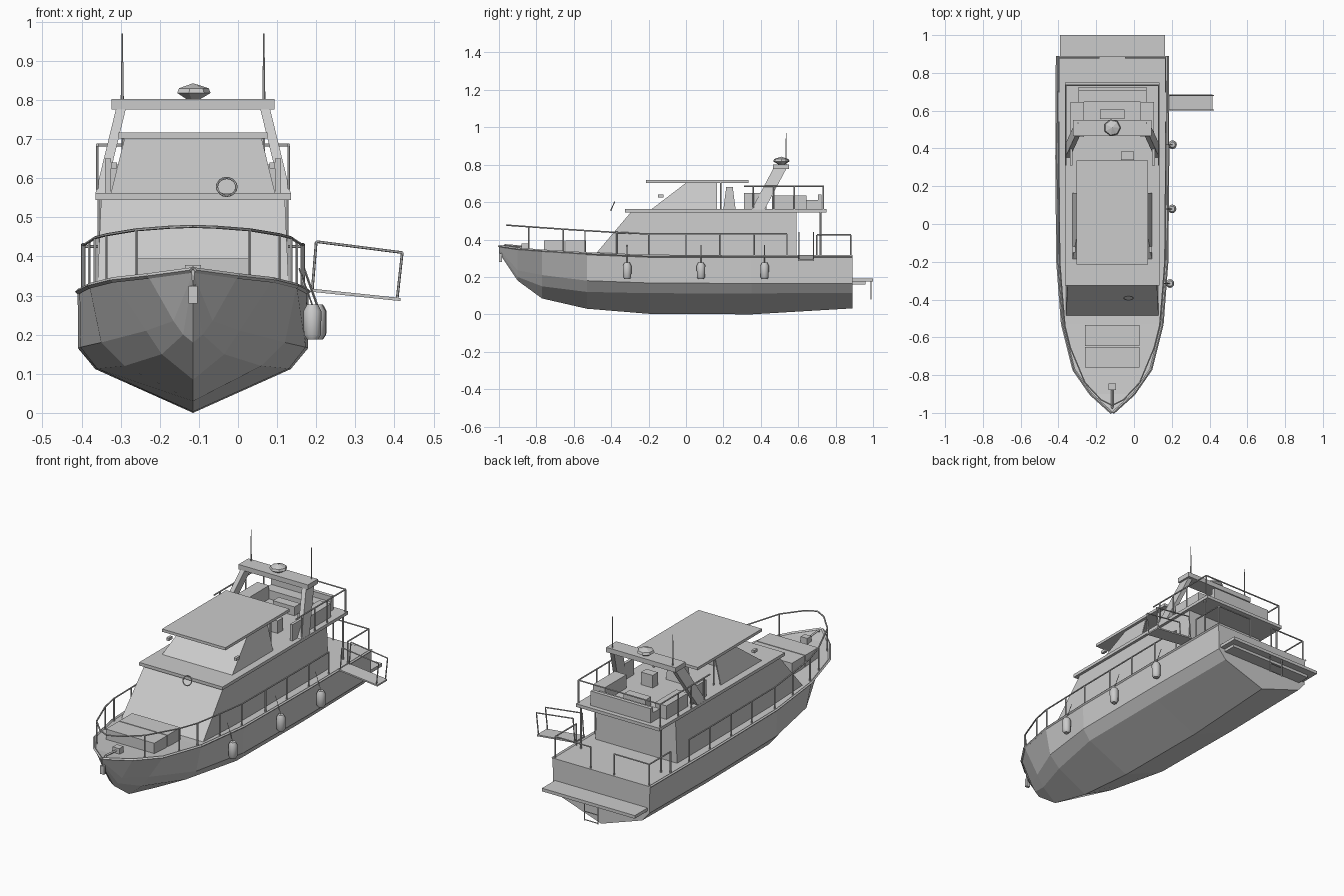
import bpy, bmesh
from math import radians
from mathutils import Vector, Matrix

if "Cube" in bpy.data.objects:
    bpy.data.objects.remove(bpy.data.objects["Cube"])

CX = -0.115  # centreline of the boat
SIDES = (("right", -1), ("left", 1))

grey = bpy.data.materials.new("plain_grey")
grey.use_nodes = True
grey.diffuse_color = (0.6, 0.6, 0.6, 1)
grey.node_tree.nodes["Principled BSDF"].inputs["Base Color"].default_value = (0.6, 0.6, 0.6, 1)


def finish(name, bm):
    bmesh.ops.recalc_face_normals(bm, faces=bm.faces)
    me = bpy.data.meshes.new(name)
    bm.to_mesh(me)
    bm.free()
    me.materials.append(grey)
    ob = bpy.data.objects.new(name, me)
    ob.location.x = CX
    bpy.context.collection.objects.link(ob)
    return ob


def box(name, x, y, z):
    """Box from (min, max) ranges; x is measured from the centreline."""
    bm = bmesh.new()
    size = [b - a for a, b in (x, y, z)]
    mid = [(a + b) / 2 for a, b in (x, y, z)]
    bmesh.ops.create_cube(bm, size=1, matrix=Matrix.Translation(mid) @ Matrix.Diagonal((*size, 1)))
    return finish(name, bm)


def rods(name, paths, r=0.004, sides=6):
    """Straight tubes along each path."""
    bm = bmesh.new()
    for path in paths:
        for a, b in zip(path, path[1:]):
            a, b = Vector(a), Vector(b)
            d = b - a
            m = Matrix.Translation((a + b) / 2) @ d.to_track_quat('Z', 'Y').to_matrix().to_4x4()
            bmesh.ops.create_cone(bm, cap_ends=True, segments=sides, radius1=r, radius2=r,
                                  depth=d.length, matrix=m)
    return finish(name, bm)


def loft(name, rings, caps=True):
    bm = bmesh.new()
    vs = [[bm.verts.new(p) for p in ring] for ring in rings]
    n = len(rings[0])
    for a, b in zip(vs, vs[1:]):
        for i in range(n):
            j = (i + 1) % n
            bm.faces.new((a[i], a[j], b[j], b[i]))
    if caps:
        bm.faces.new(vs[0])
        bm.faces.new(vs[-1])
    return finish(name, bm)


def lathe(name, profile, at, sides):
    bm = bmesh.new()
    vs = [bm.verts.new((r, 0, z)) for r, z in profile]
    es = [bm.edges.new(p) for p in zip(vs, vs[1:])]
    bmesh.ops.spin(bm, geom=vs + es, cent=(0, 0, 0), axis=(0, 0, 1), angle=radians(360), steps=sides)
    bmesh.ops.remove_doubles(bm, verts=bm.verts, dist=0.0005)
    bmesh.ops.translate(bm, verts=bm.verts, vec=at)
    return finish(name, bm)


# Hull stations: y, sheer (w, z), upper chine (w, z), lower chine (w, z), keel z
stations = [
    (-1.0, .004, .365, .003, .35, .002, .34, .33),
    (-0.9, .115, .35, .05, .235, .025, .2, .18),
    (-0.77, .205, .34, .12, .21, .08, .15, .085),
    (-0.53, .265, .325, .235, .18, .175, .12, .03),
    (-0.2, .29, .312, .288, .168, .245, .113, .003),
    (0.35, .295, .31, .294, .165, .25, .112, 0),
    (0.89, .292, .31, .288, .165, .245, .115, .032),
]
rings = []
for y, sw, sz, uw, uz, lw, lz, kz in stations:
    half = [(sw, y, sz), (uw, y, uz), (lw, y, lz)]
    rings.append(half + [(0, y, kz)] + [(-a, b, c) for a, b, c in reversed(half)])
loft("hull", rings)


def sheer(y):
    """Half width and height of the deck edge at y."""
    for a, b in zip(stations, stations[1:]):
        if y <= b[0]:
            t = (y - a[0]) / (b[0] - a[0])
            return a[1] + t * (b[1] - a[1]), a[2] + t * (b[2] - a[2])
    return stations[-1][1:3]


def rail_top(y):
    return .43 + .05 * max(0, (-.2 - y) / .8) ** 1.2


# Deck edge, guard rails and stanchions
RAIL_Y = (-.84, -.655, -.54, -.37, -.2, 0, .18, .365, .54)
for side, s in SIDES:
    edge = [(s * st[1], st[0], st[2]) for st in stations]
    rods(side + "_deck_edge", [edge], .007, 4)
    top = [(0, -.96, rail_top(-.96)), (s * .06, -.93, rail_top(-.93))]
    paths = [top]
    for y in RAIL_Y:
        w, z = sheer(y)
        top.append((s * (w - .012), y, rail_top(y)))
        paths.append([(s * (w - .012), y, z), top[-1]])
    rods(side + "_guard_rail", paths)
    x = s * .282
    rods(side + "_stern_rail", [
        [(x, .7, .31), (x, .7, .425), (x, .88, .425), (s * .07, .88, .425), (s * .07, .88, .31)],
        [(x, .88, .31), (x, .88, .425)]])

# Fore deck
for i, y in enumerate((-.76, -.645)):
    box(f"sun_pad_{i + 1}", (-.145, .145), (y, y + .11), (.33, .395))
box("windlass", (-.02, .02), (-.88, -.845), (.345, .378))
box("anchor", (-.011, .011), (-1, -.985), (.28, .325))
rods("anchor_shank", [[(0, -.99, .32), (0, -.97, .37), (0, -.88, .362)]], .006, 4)


def trapezoid(name, profile, caps=True):
    """Body across the boat from (y, z, half width) corners."""
    return loft(name, [[(s * w, y, z) for y, z, w in profile] for _, s in SIDES], caps)


# Main cabin and flybridge
trapezoid("main_cabin", [(-.49, .315, .245), (.59, .305, .245), (.59, .546, .235), (-.295, .546, .235)])
box("flybridge_deck", (-.25, .25), (-.325, .75), (.545, .562))

# Upper house, open at the back
house = trapezoid("upper_house", [(-.185, .562, .21), (.165, .562, .21), (.165, .703, .175), (0, .703, .175)])
bm = bmesh.new()
bm.from_mesh(house.data)
bm.faces.ensure_lookup_table()
spare = [f for f in bm.faces if f.normal.y > .9 or abs(f.normal.z) > .95]
bmesh.ops.delete(bm, geom=spare, context='FACES')
bm.to_mesh(house.data)
bm.free()
house.modifiers.new("thickness", 'SOLIDIFY').thickness = .006
box("upper_roof", (-.19, .19), (-.215, .335), (.702, .717))
box("dashboard", (-.17, .17), (-.09, .0), (.562, .61))
trapezoid("helm_seat_back", [(.2, .562, .05), (.265, .562, .05), (.25, .68, .045), (.215, .68, .045)])
box("helm_locker", (.045, .115), (.34, .385), (.562, .63))

# Steering wheel
bm = bmesh.new()
bmesh.ops.create_circle(bm, segments=16, radius=.025)
bmesh.ops.rotate(bm, verts=bm.verts, cent=(0, 0, 0), matrix=Matrix.Rotation(radians(66), 3, 'X'))
wheel = [v.co + Vector((.086, -.392, .578)) for v in bm.verts]
bm.free()
rods("steering_wheel", [wheel + wheel[:1]], .003)

# Radar arch, aerials, roof and flybridge posts, upper rail
for side, s in SIDES:
    feet, head = [], []
    for y, x in ((.35, .225), (.35, .25), (.42, .25), (.42, .225)):
        feet.append((s * x, y, .56))
        head.append((s * (x - .055), y + .12, .785))
    loft(side + "_arch_leg", [feet, head])
    lathe(side + "_aerial", [(0, 0), (.004, 0), (.0015, .17), (0, .17)], (s * .181, .535, .8), 6).rotation_euler = (0, 0, 0)
    rods(side + "_roof_post", [[(s * .18, .185, .56), (s * .18, .185, .705)]])
    rods(side + "_deck_post", [[(s * .24, .72, .31), (s * .24, .72, .55)]], .005)
    x = s * .245
    posts = [[(x, y, .56), (x, y, .685)] for y in (.36, .47, .58, .735)]
    rods(side + "_upper_rail", posts + [[(x, .31, .685), (x, .735, .685), (0, .735, .685)]])
    box(side + "_side_seat", sorted((s * .15, s * .22)), (.46, .645), (.562, .635))
    box(side + "_side_seat_back", sorted((s * .21, s * .225)), (.31, .43), (.562, .65))
    box(side + "_running_light", sorted((s * .195, s * .21)), (-.15, -.12), (.625, .64))
box("arch_beam", (-.208, .208), (.465, .55), (.776, .802))
lathe("radar_dome", [(0, .802), (.018, .802), (.045, .818), (.04, .83), (0, .843)], (0, .51, 0), 7)
box("aft_seat", (-.18, .18), (.645, .71), (.562, .61))
box("aft_seat_back", (-.18, .18), (.705, .725), (.562, .64))
box("table", (-.065, .065), (.555, .605), (.562, .61))

# Swim platform and ladder
box("swim_platform", (-.278, .278), (.885, 1), (.175, .192))
box("platform_bracket", (-.25, .25), (.885, .96), (.16, .176))
rods("swim_ladder", [[(-.05, .99, .18), (-.05, .99, .08)], [(.03, .99, .18), (.03, .99, .08)]]
     + [[(-.05, .99, z), (.03, .99, z)] for z in (.085, .13)], .003)

# Gangway with a rail on each edge
loft("gangway", [[(.3, y, .318), (.53, y, .294), (.53, y, .286), (.3, y, .31)] for y in (.6, .685)])
rods("gangway_rails", [[(.305, y, .315), (.315, y, .438), (.535, y, .41), (.522, y, .292)]
                       for y in (.604, .681)], .0035)

# Fenders hung from the rail
for i, y in enumerate((-.315, .08, .42)):
    x = sheer(y)[0] + .024
    shape = [(0, .188), (.014, .188), (.022, .2), (.023, .26), (.014, .277), (0, .277)]
    fender = lathe(f"fender_{i + 1}", shape, (x, y, 0), 12)
    bpy.context.view_layer.objects.active = fender
    bpy.ops.object.select_all(action='DESELECT')
    fender.select_set(True)
    bpy.ops.object.shade_smooth_by_angle(angle=radians(40))
    rods(f"fender_{i + 1}_rope", [[(x, y, .275), (x - .034, y, .37)]], .002, 4)
